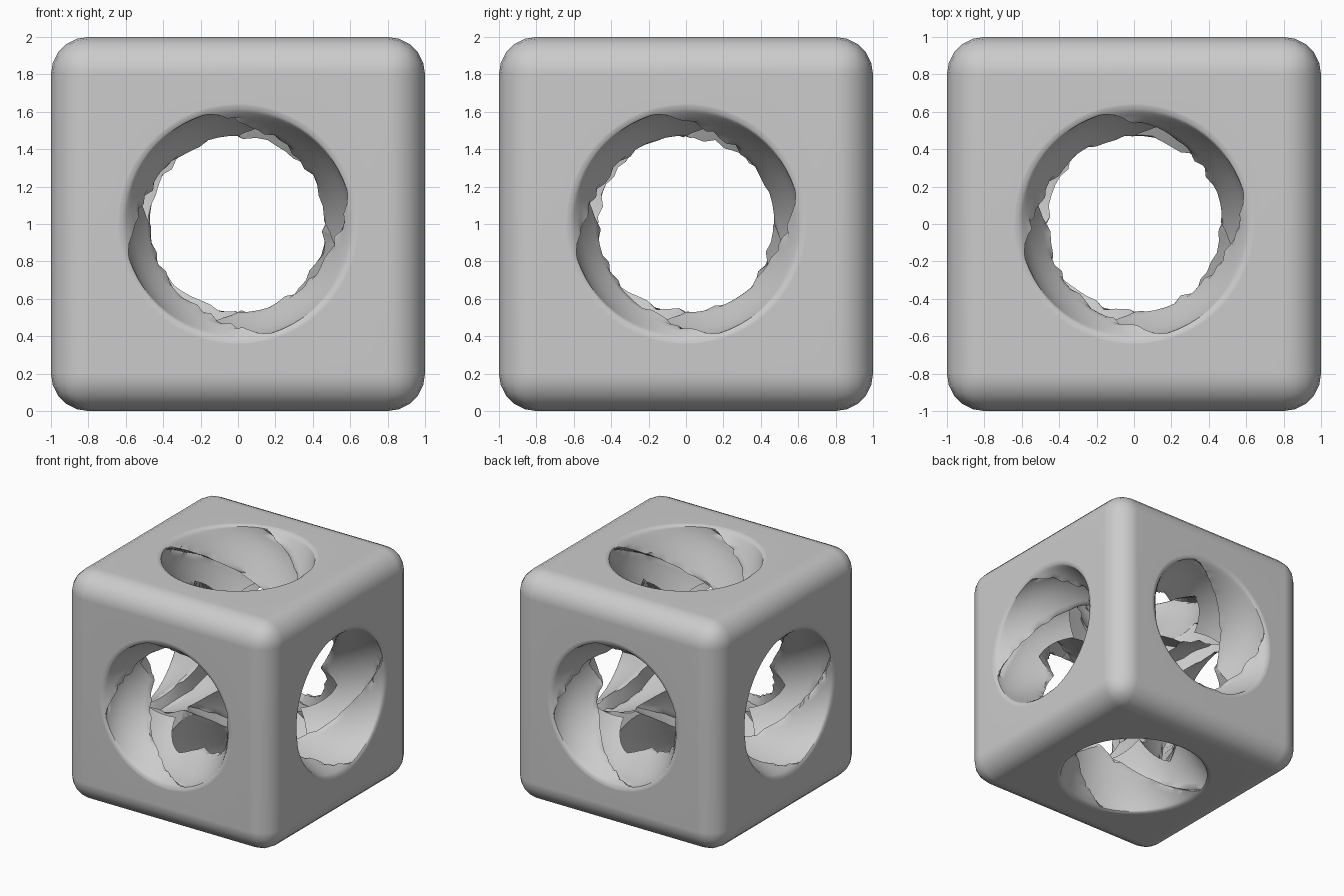
import bpy, bmesh, random
from math import sin, cos, pi, radians, sqrt
from mathutils import Matrix, Vector

random.seed(4)
cube = bpy.data.objects.get("Cube")
if cube:
    bpy.data.objects.remove(cube, do_unlink=True)

grey = bpy.data.materials.new("plain grey")
grey.use_nodes = True
colour = (0.6, 0.6, 0.6, 1)
grey.diffuse_color = colour
grey.node_tree.nodes["Principled BSDF"].inputs["Base Color"].default_value = colour

CENTRE = Vector((0, 0, 1))
TWIST = radians(200)
STARTS, STEPS, RINGS = 4, 16, 72
SIDES = STARTS * STEPS
GROOVE_FLOOR = 0.61


def add_object(name, bm):
    mesh = bpy.data.meshes.new(name)
    bm.to_mesh(mesh)
    bm.free()
    mesh.materials.append(grey)
    ob = bpy.data.objects.new(name, mesh)
    bpy.context.scene.collection.objects.link(ob)
    return ob


def bore_radius(j, z):
    """Filleted tunnel with four spiral, undercut lips."""
    d = min(abs(z), 1)
    step = j % STEPS if z > 0 else -j % STEPS
    t = max(0, 1 - (1 - d) / 0.35)
    lip = 0.43 + 0.05 * d * d + 0.17 * (1 - sqrt(1 - t * t))
    groove = max(0, GROOVE_FLOOR - lip) * (1 - (step / STEPS) ** 1.4)
    # Rough the lips
    rough = random.uniform(-0.01, 0.025) if step in (0, STEPS - 1) and d < 0.95 else 0
    return lip + groove + rough


def twisted_bore(name, turn):
    bm = bmesh.new()
    heights = [1.002 * sin(pi / 2 * (2 * i / RINGS - 1)) for i in range(RINGS + 1)]
    rings = []
    for z in [-1.04] + heights + [1.04]:
        ring = []
        for j in range(SIDES):
            r = bore_radius(j, z)
            a = 2 * pi * j / SIDES + TWIST * z
            ring.append(bm.verts.new((r * cos(a), r * sin(a), z)))
        rings.append(ring)
    for low, high in zip(rings, rings[1:]):
        for j in range(SIDES):
            k = (j + 1) % SIDES
            bm.faces.new((low[j], low[k], high[k], high[j]))
    bm.faces.new(rings[0][::-1])
    bm.faces.new(rings[-1])
    bmesh.ops.triangulate(bm, faces=bm.faces[:])
    bmesh.ops.transform(bm, matrix=Matrix.Translation(CENTRE) @ turn, verts=bm.verts[:])
    ob = add_object(name, bm)
    ob.hide_render = True
    return ob


# Rounded block
bm = bmesh.new()
bmesh.ops.create_cube(bm, size=2, matrix=Matrix.Translation(CENTRE))
bmesh.ops.bevel(bm, geom=bm.edges[:], offset=0.2, segments=5, profile=0.5, affect='EDGES')
block = add_object("bored_block", bm)

# Twisted bores along all three axes
turns = {
    "vertical": Matrix.Identity(4),
    "sideways": Matrix.Rotation(pi / 2, 4, 'Y'),
    "lengthwise": Matrix.Rotation(pi / 2, 4, 'X'),
}
cutters = []
for label, turn in turns.items():
    cutter = twisted_bore(label + "_bore_cutter", turn)
    mod = block.modifiers.new(label + " bore", 'BOOLEAN')
    mod.operation = 'DIFFERENCE'
    mod.solver = 'EXACT'
    mod.object = cutter
    cutters.append(cutter)

# Apply the cuts and shade
bpy.ops.object.select_all(action='DESELECT')
bpy.context.view_layer.objects.active = block
block.select_set(True)
for mod in list(block.modifiers):
    bpy.ops.object.modifier_apply(modifier=mod.name)
for cutter in cutters:
    bpy.data.objects.remove(cutter, do_unlink=True)
bpy.ops.object.shade_smooth_by_angle(angle=radians(40))
weighted = block.modifiers.new("even shading", 'WEIGHTED_NORMAL')
weighted.keep_sharp = True
